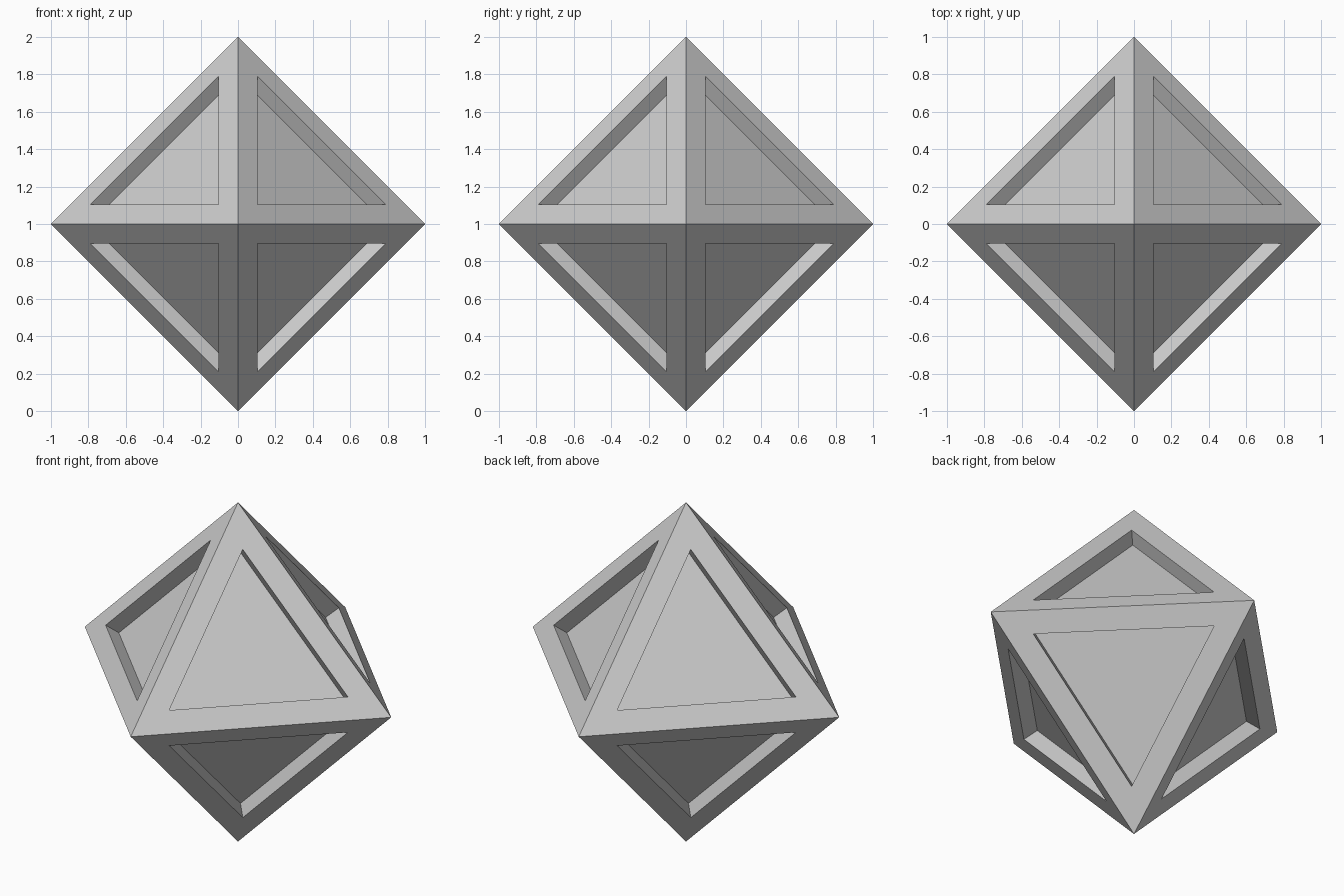
import bpy, bmesh

if "Cube" in bpy.data.objects:
    bpy.data.objects.remove(bpy.data.objects["Cube"])

# Octahedron: hull of the six axis points
bm = bmesh.new()
for axis in range(3):
    for sign in (-1, 1):
        co = [0, 0, 1]
        co[axis] += sign
        bm.verts.new(co)
bmesh.ops.convex_hull(bm, input=bm.verts[:])
bmesh.ops.recalc_face_normals(bm, faces=bm.faces[:])
bm.normal_update()

# Rim around each face, then a straight-walled recess
panels = bm.faces[:]
bmesh.ops.inset_individual(bm, faces=panels, thickness=0.128, use_even_offset=True)
bm.normal_update()
floors = bmesh.ops.extrude_discrete_faces(bm, faces=panels)["faces"]
bm.normal_update()
for face in floors:
    bmesh.ops.translate(bm, verts=face.verts[:], vec=face.normal * -0.088)
bmesh.ops.recalc_face_normals(bm, faces=bm.faces[:])

mesh = bpy.data.meshes.new("recessed_octahedron")
bm.to_mesh(mesh)
bm.free()
obj = bpy.data.objects.new("recessed_octahedron", mesh)
bpy.context.collection.objects.link(obj)
